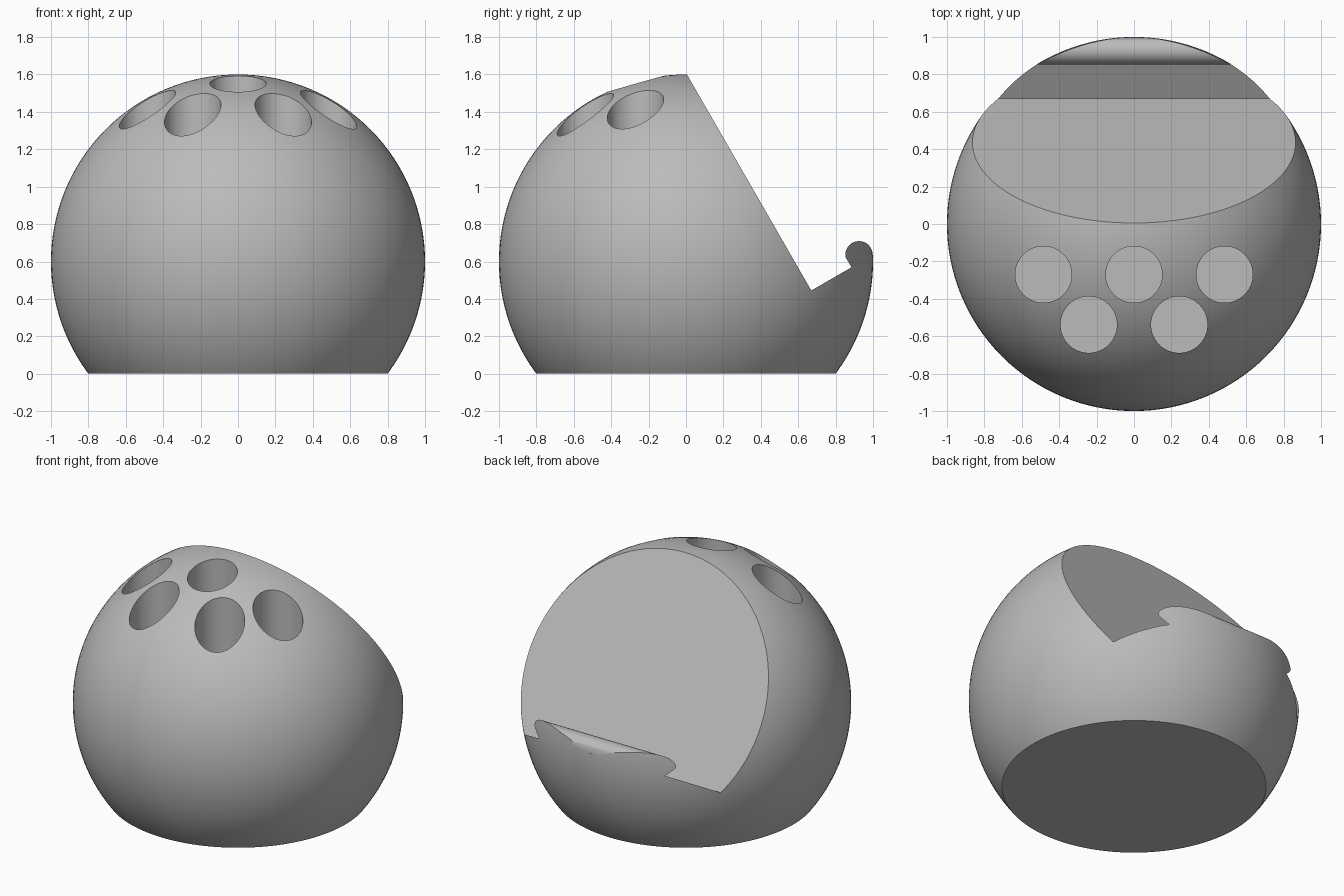
import bpy, bmesh
from math import sin, cos, pi, radians
from mathutils import Matrix

if "Cube" in bpy.data.objects:
    bpy.data.objects.remove(bpy.data.objects["Cube"], do_unlink=True)

# Single plain grey material
grey = bpy.data.materials.new("plain grey")
grey.use_nodes = True
colour = (0.5, 0.5, 0.5, 1)
grey.diffuse_color = colour
grey.node_tree.nodes["Principled BSDF"].inputs["Base Color"].default_value = colour


def add_object(name, bm):
    bmesh.ops.recalc_face_normals(bm, faces=bm.faces)
    mesh = bpy.data.meshes.new(name)
    bm.to_mesh(mesh)
    bm.free()
    mesh.materials.append(grey)
    obj = bpy.data.objects.new(name, mesh)
    bpy.context.collection.objects.link(obj)
    return obj


# Ball body, sliced flat at the base
bm = bmesh.new()
bmesh.ops.create_uvsphere(bm, u_segments=128, v_segments=64, radius=1,
                          matrix=Matrix.Translation((0, 0, 0.6)))
cut = bmesh.ops.bisect_plane(bm, geom=bm.verts[:] + bm.edges[:] + bm.faces[:],
                             plane_co=(0, 0, 0), plane_no=(0, 0, -1), clear_outer=True)
rim = [e for e in cut["geom_cut"] if isinstance(e, bmesh.types.BMEdge)]
bmesh.ops.contextual_create(bm, geom=rim)
body = add_object("holder_body", bm)

# Sloped back rest, ledge and rounded lip: side profile swept across the width
profile = [(-0.11, 1.8), (0.67, 0.445), (0.885, 0.569), (0.858, 0.615)]
lip_y, lip_z, lip_r = 0.925, 0.636, 0.073
for i in range(25):
    a = radians(190 - 190 * i / 24)
    profile.append((lip_y + lip_r * cos(a), lip_z + lip_r * sin(a)))
profile += [(1.2, lip_z), (1.2, 1.8)]
bm = bmesh.new()
face = bm.faces.new([bm.verts.new((-1.3, y, z)) for y, z in profile])
swept = bmesh.ops.extrude_face_region(bm, geom=[face])["geom"]
bmesh.ops.translate(bm, vec=(2.6, 0, 0),
                    verts=[v for v in swept if isinstance(v, bmesh.types.BMVert)])
cutters = [add_object("rest_cutter", bm)]

# Upright round sockets: three behind, two in front
floor_z, top_z = 0.4, 1.9
for x, y in [(-0.484, -0.27), (0, -0.27), (0.484, -0.27), (-0.242, -0.538), (0.242, -0.538)]:
    bm = bmesh.new()
    bmesh.ops.create_cone(bm, cap_ends=True, segments=64, radius1=0.151, radius2=0.151,
                          depth=top_z - floor_z,
                          matrix=Matrix.Translation((x, y, (floor_z + top_z) / 2)))
    cutters.append(add_object("socket_cutter", bm))

# Carve the body and apply
bpy.context.view_layer.objects.active = body
for cutter in cutters:
    cutter.hide_render = True
    mod = body.modifiers.new("carve", "BOOLEAN")
    mod.operation = "DIFFERENCE"
    mod.solver = "EXACT"
    mod.object = cutter
    bpy.ops.object.modifier_apply(modifier=mod.name)
for cutter in cutters:
    bpy.data.objects.remove(cutter, do_unlink=True)

# Smooth curves, crisp cut edges
bpy.ops.object.select_all(action="DESELECT")
body.select_set(True)
bpy.ops.object.shade_smooth_by_angle(angle=radians(30))
